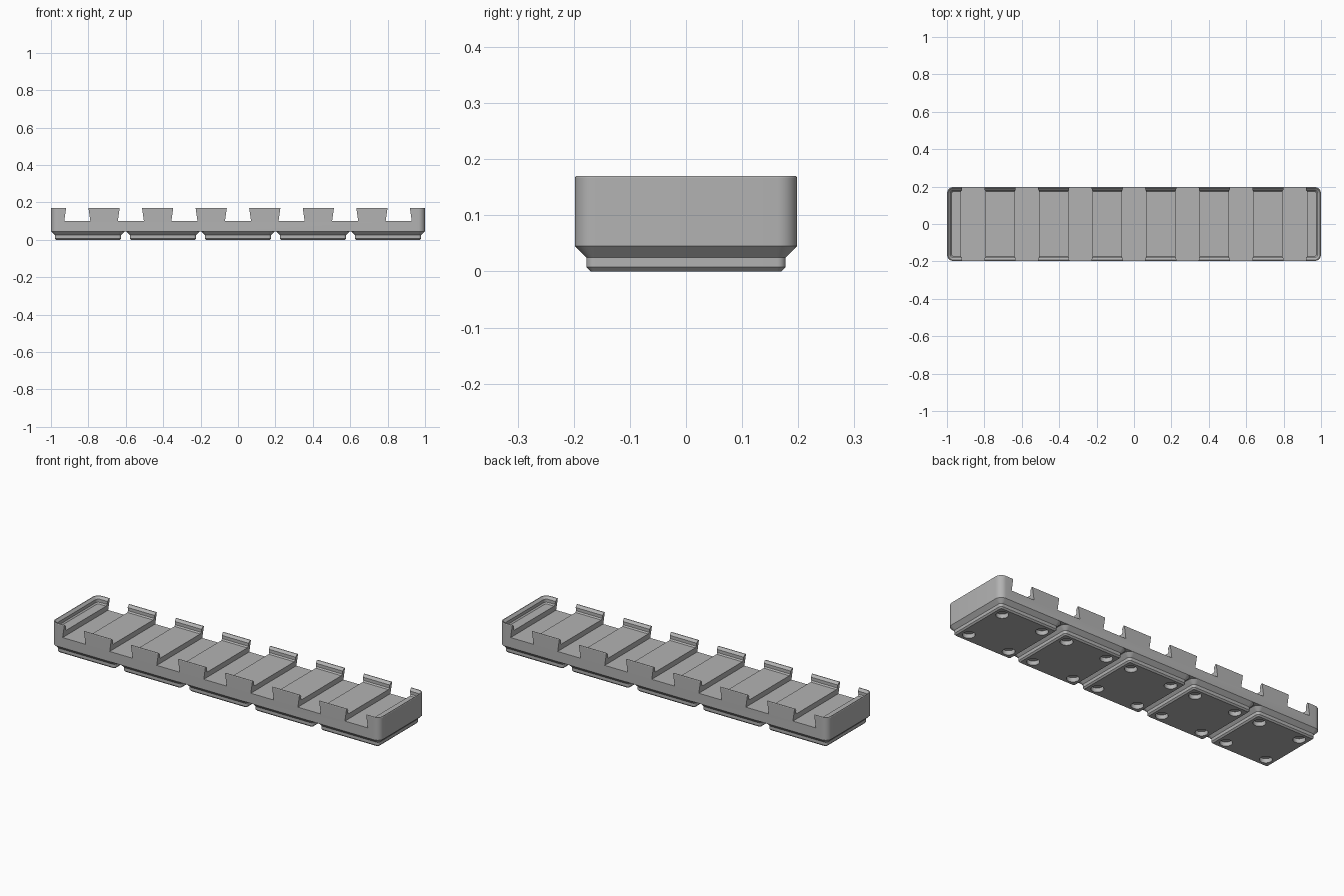
import bpy, bmesh, math

old = bpy.data.objects.get("Cube")
if old:
    bpy.data.objects.remove(old)

S = 2 / 209.5          # one design millimetre in scene units
LENGTH, WIDTH = 209.5, 41.5
CORNER = 3.75
PITCH = 42.0
SLOT_PITCH = 30.0

grey = bpy.data.materials.new("Plain Grey")
grey.use_nodes = True
colour = (0.45, 0.45, 0.45, 1)
grey.diffuse_color = colour
grey.node_tree.nodes["Principled BSDF"].inputs["Base Color"].default_value = colour


def finish(name, bm):
    bmesh.ops.recalc_face_normals(bm, faces=bm.faces)
    bmesh.ops.scale(bm, vec=(S, S, S), verts=bm.verts)
    mesh = bpy.data.meshes.new(name)
    bm.to_mesh(mesh)
    bm.free()
    mesh.materials.append(grey)
    obj = bpy.data.objects.new(name, mesh)
    bpy.context.collection.objects.link(obj)
    return obj


def rounded_ring(bm, length, width, radius, z, steps=8):
    ring = []
    for quarter, (sx, sy) in enumerate([(1, 1), (-1, 1), (-1, -1), (1, -1)]):
        for i in range(steps + 1):
            a = math.pi / 2 * (quarter + i / steps)
            ring.append(bm.verts.new((sx * (length / 2 - radius) + radius * math.cos(a),
                                      sy * (width / 2 - radius) + radius * math.sin(a), z)))
    return ring


def loft(name, length, width, profile):
    """Stack rounded rectangles, each given as (inset, height)."""
    bm = bmesh.new()
    rings = [rounded_ring(bm, length - 2 * d, width - 2 * d, max(CORNER - d, 0.5), z)
             for d, z in profile]
    for low, high in zip(rings, rings[1:]):
        for i in range(len(low)):
            j = (i + 1) % len(low)
            bm.faces.new((low[i], low[j], high[j], high[i]))
    bm.faces.new(rings[0])
    bm.faces.new(rings[-1])
    return finish(name, bm)


def cut(target, cutter):
    mod = target.modifiers.new("cut", 'BOOLEAN')
    mod.operation = 'DIFFERENCE'
    mod.solver = 'EXACT'
    mod.object = cutter
    select(target)
    bpy.ops.object.modifier_apply(modifier=mod.name)
    bpy.data.objects.remove(cutter)


def select(obj):
    bpy.ops.object.select_all(action='DESELECT')
    obj.select_set(True)
    bpy.context.view_layer.objects.active = obj


def smooth(obj):
    select(obj)
    bpy.ops.object.shade_smooth_by_angle(angle=math.radians(30))


# Tray body: straight outer wall, then the stepped stacking lip down to the deck
tray = loft("tray_body", LENGTH, WIDTH,
            [(0, 4.75), (0, 17.5), (0.2, 17.8), (0.6, 17.8),
             (1.9, 16.5), (1.9, 14.7), (2.6, 14.0)])

# Dovetail slots running front to back, wider at the floor
bm = bmesh.new()
floor, top, rise = 10.6, 17.8, 2.0
half_floor, half_top = 7.3, 6.25
half_over = half_top - (half_floor - half_top) * rise / (top - floor)
for k in range(-3, 4):
    section = [(-half_floor, floor), (half_floor, floor),
               (half_over, top + rise), (-half_over, top + rise)]
    ends = [[bm.verts.new((k * SLOT_PITCH + x, y, z)) for x, z in section]
            for y in (-WIDTH, WIDTH)]
    for end in ends:
        bm.faces.new(end)
    for i in range(4):
        j = (i + 1) % 4
        bm.faces.new((ends[0][i], ends[0][j], ends[1][j], ends[1][i]))
cut(tray, finish("slot_cutter", bm))
smooth(tray)

# Stepped foot with four magnet holes
foot = loft("foot_1", WIDTH, WIDTH,
            [(2.95, 0), (2.15, 0.8), (2.15, 2.6), (0, 4.75)])
bm = bmesh.new()
for sx in (-1, 1):
    for sy in (-1, 1):
        made = bmesh.ops.create_cone(bm, cap_ends=True, segments=32,
                                     radius1=3.25, radius2=3.25, depth=4.8)
        bmesh.ops.translate(bm, vec=(13 * sx, 13 * sy, 0), verts=made["verts"])
cut(foot, finish("hole_cutter", bm))
smooth(foot)

# Row of five feet
foot.location.x = -2 * PITCH * S
for n in range(1, 5):
    copy = foot.copy()
    copy.name = f"foot_{n + 1}"
    copy.location.x = (n - 2) * PITCH * S
    bpy.context.collection.objects.link(copy)
